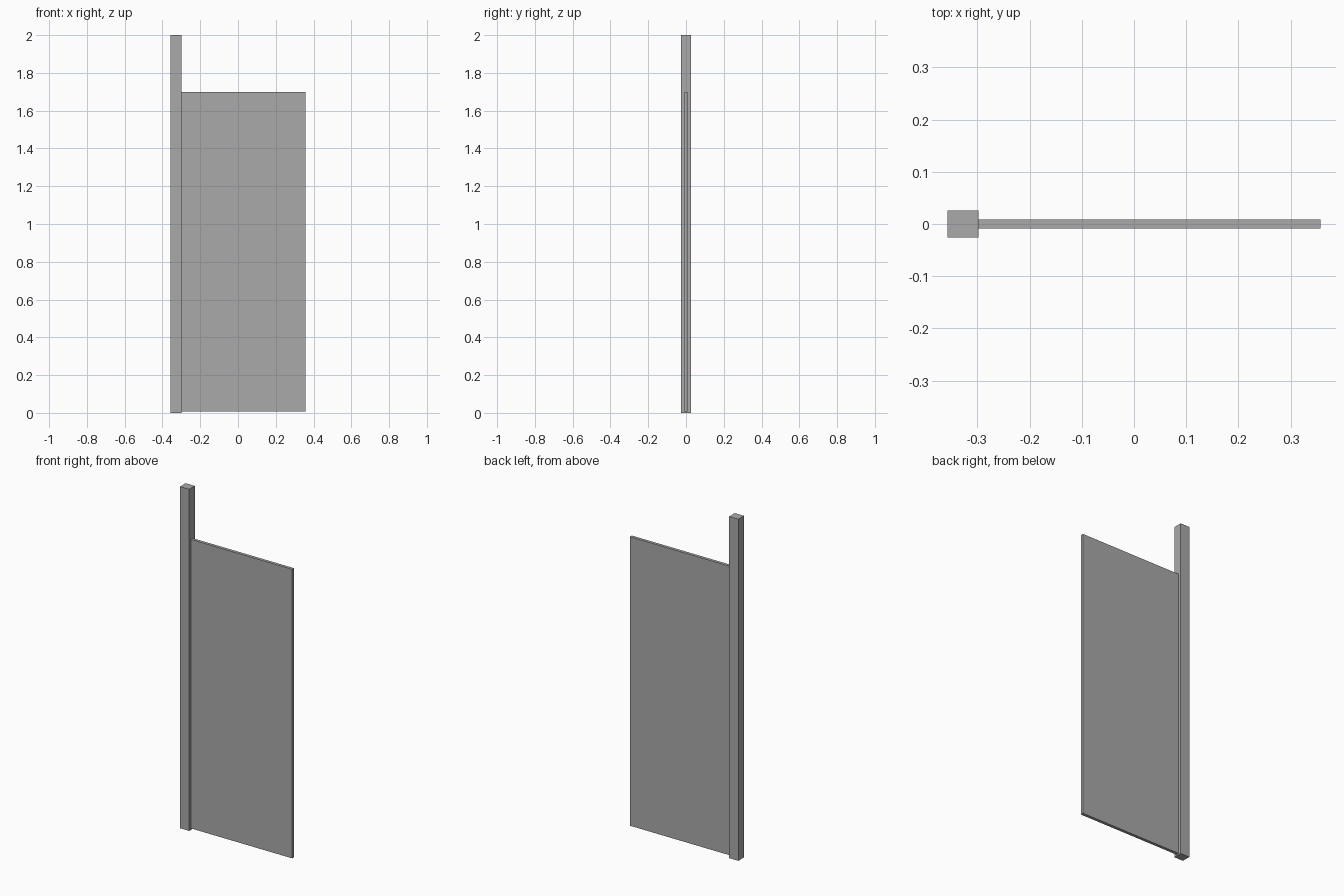
import bpy

cube = bpy.data.objects.get("Cube")
if cube:
    bpy.data.objects.remove(cube, do_unlink=True)

# Single grey finish
grey = bpy.data.materials.new("grey")
grey.use_nodes = True
color = (0.4, 0.4, 0.4, 1)
grey.diffuse_color = color
grey.node_tree.nodes["Principled BSDF"].inputs["Base Color"].default_value = color


def box(name, low, high):
    """Add a flat-sided box spanning two opposite corners."""
    center = [(a + b) / 2 for a, b in zip(low, high)]
    bpy.ops.mesh.primitive_cube_add(size=1, location=center)
    obj = bpy.context.object
    obj.name = name
    obj.scale = [b - a for a, b in zip(low, high)]
    bpy.ops.object.transform_apply(location=False, rotation=False, scale=True)
    obj.data.materials.append(grey)
    return obj


half_width = 0.357
post_inner = -0.298
post_depth = 0.026
panel_depth = 0.009

# Tall square post at one end
box("post", (-half_width, -post_depth, 0), (post_inner, post_depth, 2))

# Thin panel fixed to the post, just clear of the ground
box("panel", (post_inner, -panel_depth, 0.008), (half_width, panel_depth, 1.7))
